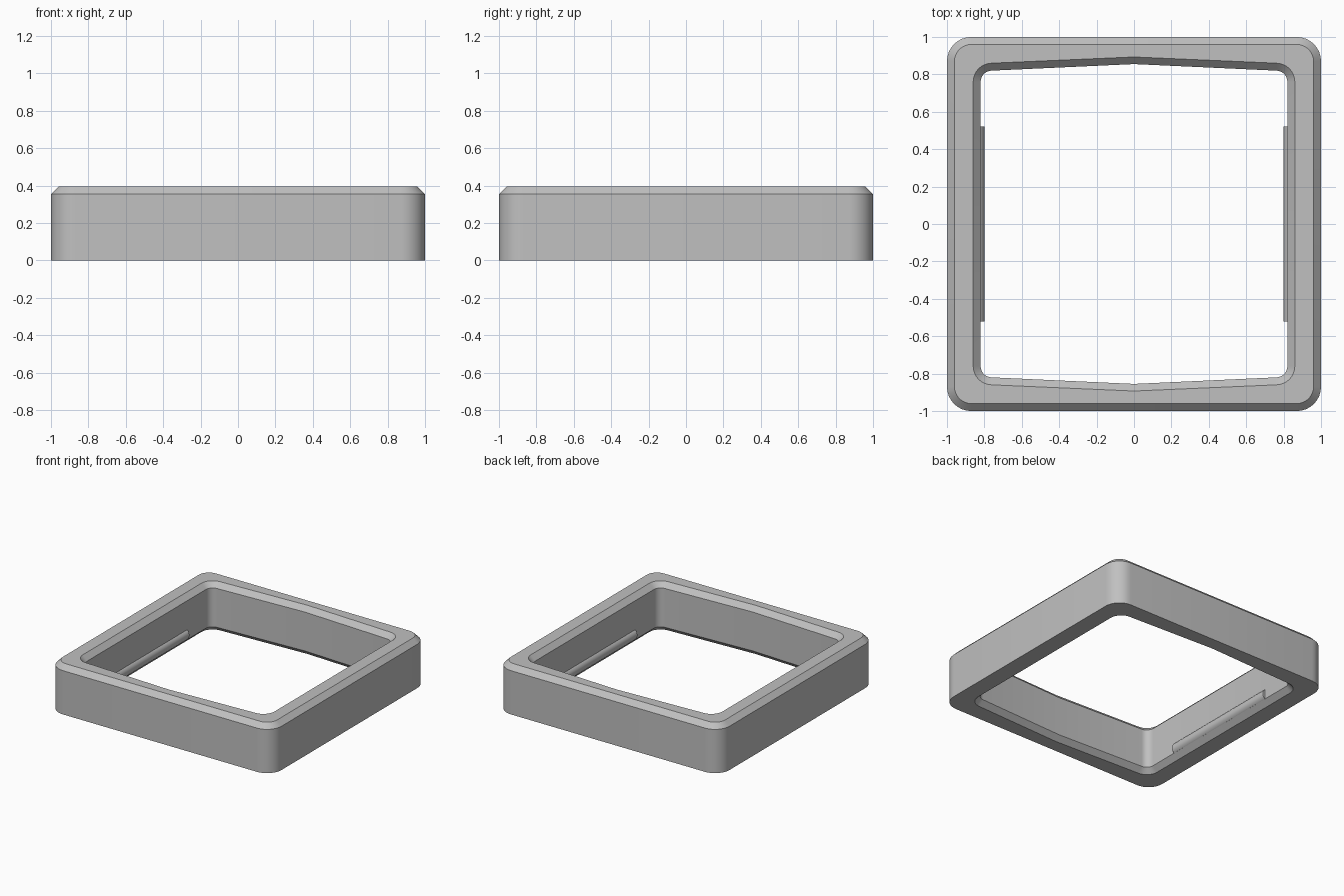
import bpy, bmesh
from math import sin, cos, pi, radians
from mathutils import Matrix, Vector

default_cube = bpy.data.objects.get("Cube")
if default_cube:
    bpy.data.objects.remove(default_cube)

GREY = (0.53, 0.53, 0.53, 1.0)
grey = bpy.data.materials.new("plain grey")
grey.use_nodes = True
grey.diffuse_color = GREY
grey.node_tree.nodes["Principled BSDF"].inputs["Base Color"].default_value = GREY

HEIGHT, CHAMFER, SEGS = 0.395, 0.04, 8


def finish(name, bm):
    """Turn a bmesh into a grey object, smooth with sharp edges kept."""
    bmesh.ops.recalc_face_normals(bm, faces=bm.faces)
    mesh = bpy.data.meshes.new(name)
    bm.to_mesh(mesh)
    bm.free()
    mesh.materials.append(grey)
    obj = bpy.data.objects.new(name, mesh)
    bpy.context.collection.objects.link(obj)
    bpy.ops.object.select_all(action='DESELECT')
    obj.select_set(True)
    bpy.context.view_layer.objects.active = obj
    bpy.ops.object.shade_smooth_by_angle(angle=radians(30))
    return obj


def ring(bm, half, radius, z, bow=0.0):
    """Rounded square loop; bow pushes the middle of the y sides outward."""
    verts = []
    inner = half - radius
    for corner, (sx, sy) in enumerate([(1, 1), (-1, 1), (-1, -1), (1, -1)]):
        for i in range(SEGS + 1):
            a = (corner + i / SEGS) * pi / 2
            verts.append(bm.verts.new((sx * inner + radius * cos(a),
                                       sy * inner + radius * sin(a), z)))
        # point at the middle of the side that follows this corner
        mid = Vector((0, half + bow, z)) if corner % 2 == 0 else Vector((half, 0, z))
        mid *= 1 if corner in (0, 3) else -1
        mid.z = z
        verts.append(bm.verts.new(mid))
    return verts


# Square frame: a chamfered cross-section carried round the loop
bm = bmesh.new()
rings = [
    ring(bm, 1.0, 0.13, 0),
    ring(bm, 1.0, 0.13, HEIGHT - CHAMFER),
    ring(bm, 1.0 - CHAMFER, 0.13 - CHAMFER, HEIGHT),
    ring(bm, 0.86, 0.10, HEIGHT, 0.033),
    ring(bm, 0.82, 0.06, HEIGHT - CHAMFER, 0.035),
    ring(bm, 0.82, 0.06, CHAMFER, 0.035),
    ring(bm, 0.86, 0.10, 0, 0.033),
]
for k, low in enumerate(rings):
    high = rings[(k + 1) % len(rings)]
    for i in range(len(low)):
        j = (i + 1) % len(low)
        bm.faces.new((low[i], low[j], high[j], high[i]))
finish("square_frame", bm)

# Rounded snap ridges along the two inner x walls
for name, side in (("left_snap_ridge", 1), ("right_snap_ridge", -1)):
    bm = bmesh.new()
    place = Matrix.Translation((side * 0.85, 0, 0.08)) @ Matrix.Rotation(pi / 2, 4, 'X')
    bmesh.ops.create_cone(bm, cap_ends=True, segments=32, radius1=0.05,
                          radius2=0.05, depth=1.04, matrix=place)
    finish(name, bm)
